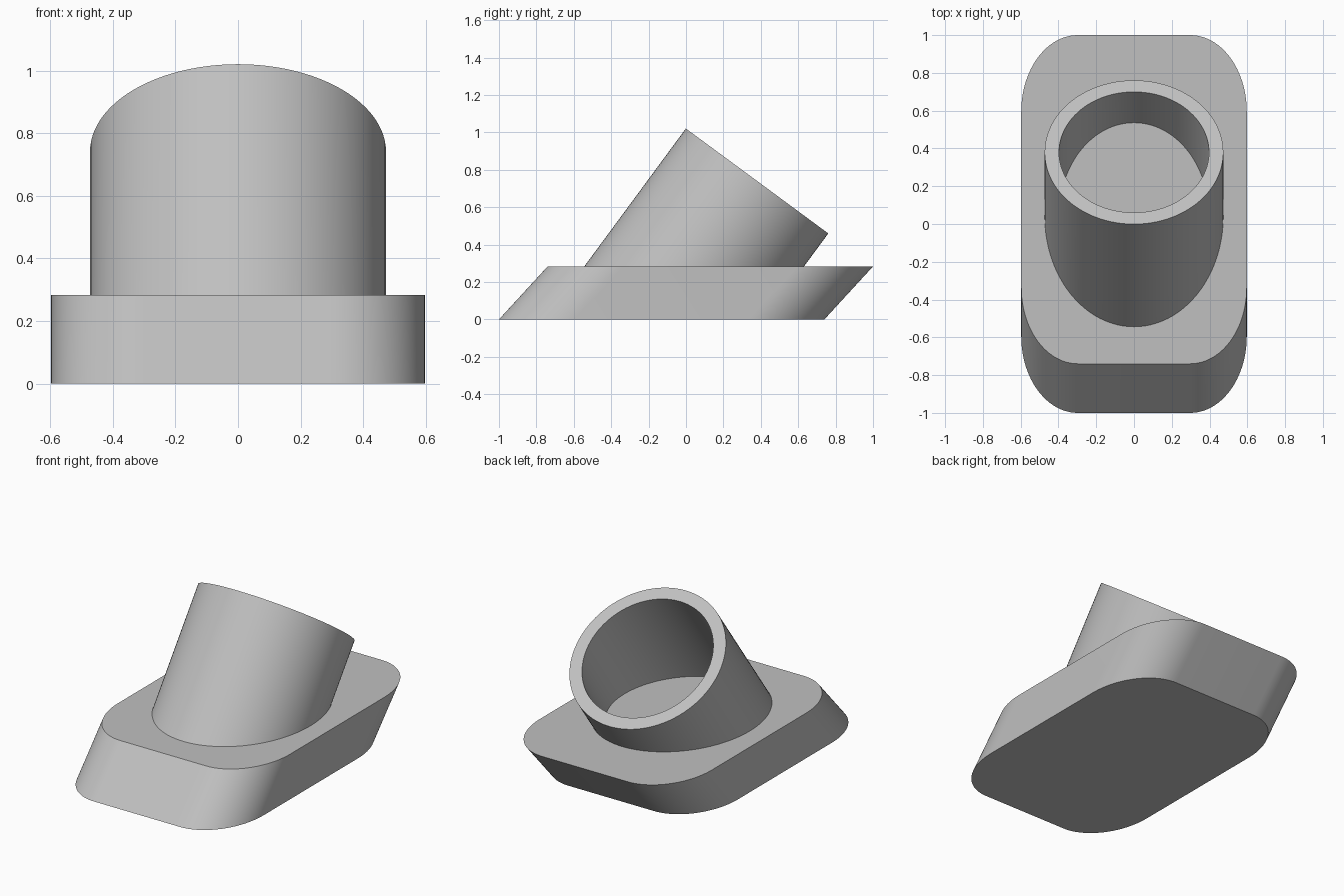
import bpy, bmesh, math
from mathutils import Vector

cube = bpy.data.objects.get("Cube")
if cube:
    bpy.data.objects.remove(cube, do_unlink=True)

grey = bpy.data.materials.new("plain_grey")
grey.use_nodes = True
colour = (0.53, 0.53, 0.53, 1)
grey.diffuse_color = colour
grey.node_tree.nodes["Principled BSDF"].inputs["Base Color"].default_value = colour

BASE_H = 0.283


def loft(name, loops, caps=False, closed=False):
    """Join equal-length outlines into a skin, optionally capped or closed in a ring."""
    bm = bmesh.new()
    rings = [[bm.verts.new(p) for p in loop] for loop in loops]
    pairs = list(zip(rings, rings[1:]))
    if closed:
        pairs.append((rings[-1], rings[0]))
    for a, b in pairs:
        for i in range(len(a)):
            j = (i + 1) % len(a)
            bm.faces.new((a[i], a[j], b[j], b[i]))
    if caps:
        bm.faces.new(rings[0])
        bm.faces.new(rings[-1])
    bmesh.ops.recalc_face_normals(bm, faces=bm.faces)
    mesh = bpy.data.meshes.new(name)
    bm.to_mesh(mesh)
    bm.free()
    mesh.materials.append(grey)
    obj = bpy.data.objects.new(name, mesh)
    bpy.context.collection.objects.link(obj)
    bpy.ops.object.select_all(action='DESELECT')
    obj.select_set(True)
    bpy.context.view_layer.objects.active = obj
    bpy.ops.object.shade_smooth_by_angle(angle=math.radians(30))
    return obj


# Slanted base plate: rounded outline swept along a leaning direction
def plate_outline(y_mid, z, half_x=0.597, half_y=0.87, rx=0.3, ry=0.405, steps=24):
    points = []
    for q, (sx, sy) in enumerate([(1, 1), (-1, 1), (-1, -1), (1, -1)]):
        for k in range(steps + 1):
            a = math.pi / 2 * (q + k / steps)
            points.append((sx * (half_x - rx) + rx * math.cos(a),
                           y_mid + sy * (half_y - ry) + ry * math.sin(a), z))
    return points


loft("base_plate", [plate_outline(-0.13, 0), plate_outline(0.13, BASE_H)], caps=True)

# Leaning tube: square-cut rim, foot trimmed level with the plate
rim_centre = Vector((0, 0.38, 0.74))
across = Vector((0, -0.805, 0.593))
axis = Vector((0, 0.593, 0.805))


def rim(radius, steps=96):
    angles = [2 * math.pi * k / steps for k in range(steps)]
    return [rim_centre + radius * (Vector((math.cos(a), 0, 0)) + across * math.sin(a))
            - Vector((radius * 0, 0, 0)) for a in angles]


def foot(loop):
    return [p - axis * ((p.z - BASE_H) / axis.z) for p in loop]


outer, inner = rim(0.473), rim(0.397)
loft("leaning_tube", [foot(outer), outer, inner, foot(inner)])
